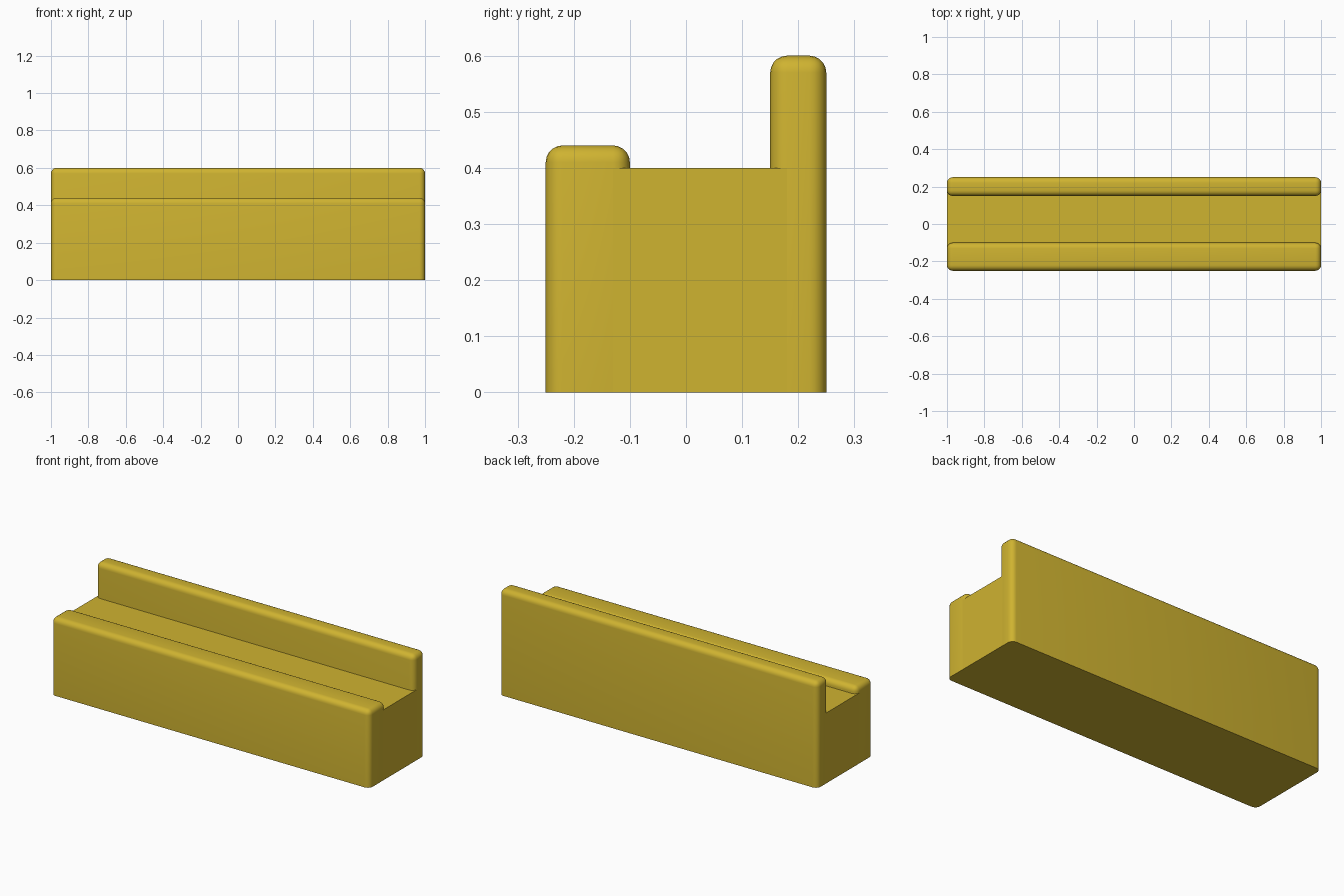
import bpy, bmesh

if "Cube" in bpy.data.objects:
    bpy.data.objects.remove(bpy.data.objects["Cube"])

gold = bpy.data.materials.new("mustard_gold")
gold.diffuse_color = (0.624, 0.451, 0.03, 1.0)
gold.use_nodes = True
gold.node_tree.nodes["Principled BSDF"].inputs["Base Color"].default_value = gold.diffuse_color
R = 0.03  # edge rounding


def block(name, y0, y1, height, rounded):
    """Full-length block standing on the ground, rounded except underneath."""
    bm = bmesh.new()
    bmesh.ops.create_cube(bm, size=1)
    for v in bm.verts:
        v.co.x *= 2
        v.co.y = (y0 + y1) / 2 + v.co.y * (y1 - y0)
        v.co.z = (v.co.z + 0.5) * height
    if rounded:
        edges = [e for e in bm.edges if max(v.co.z for v in e.verts) > 0.01]
        bmesh.ops.bevel(bm, geom=edges, offset=R, offset_type='OFFSET',
                        segments=5, profile=0.5, affect='EDGES',
                        clamp_overlap=True)
    bmesh.ops.recalc_face_normals(bm, faces=bm.faces)
    mesh = bpy.data.meshes.new(name)
    bm.to_mesh(mesh)
    bm.free()
    mesh.materials.append(gold)
    obj = bpy.data.objects.new(name, mesh)
    bpy.context.collection.objects.link(obj)
    bpy.ops.object.select_all(action='DESELECT')
    obj.select_set(True)
    bpy.context.view_layer.objects.active = obj
    bpy.ops.object.shade_smooth_by_angle(angle=0.6)


# Low front ledge and tall back wall
block("front_ledge", -0.25, -0.10, 0.44, True)
block("back_wall", 0.15, 0.25, 0.60, True)
# Flat shelf between them, reaching in past the rounded inner edges
block("middle_shelf", -0.10 - R, 0.15 + R, 0.40, False)
